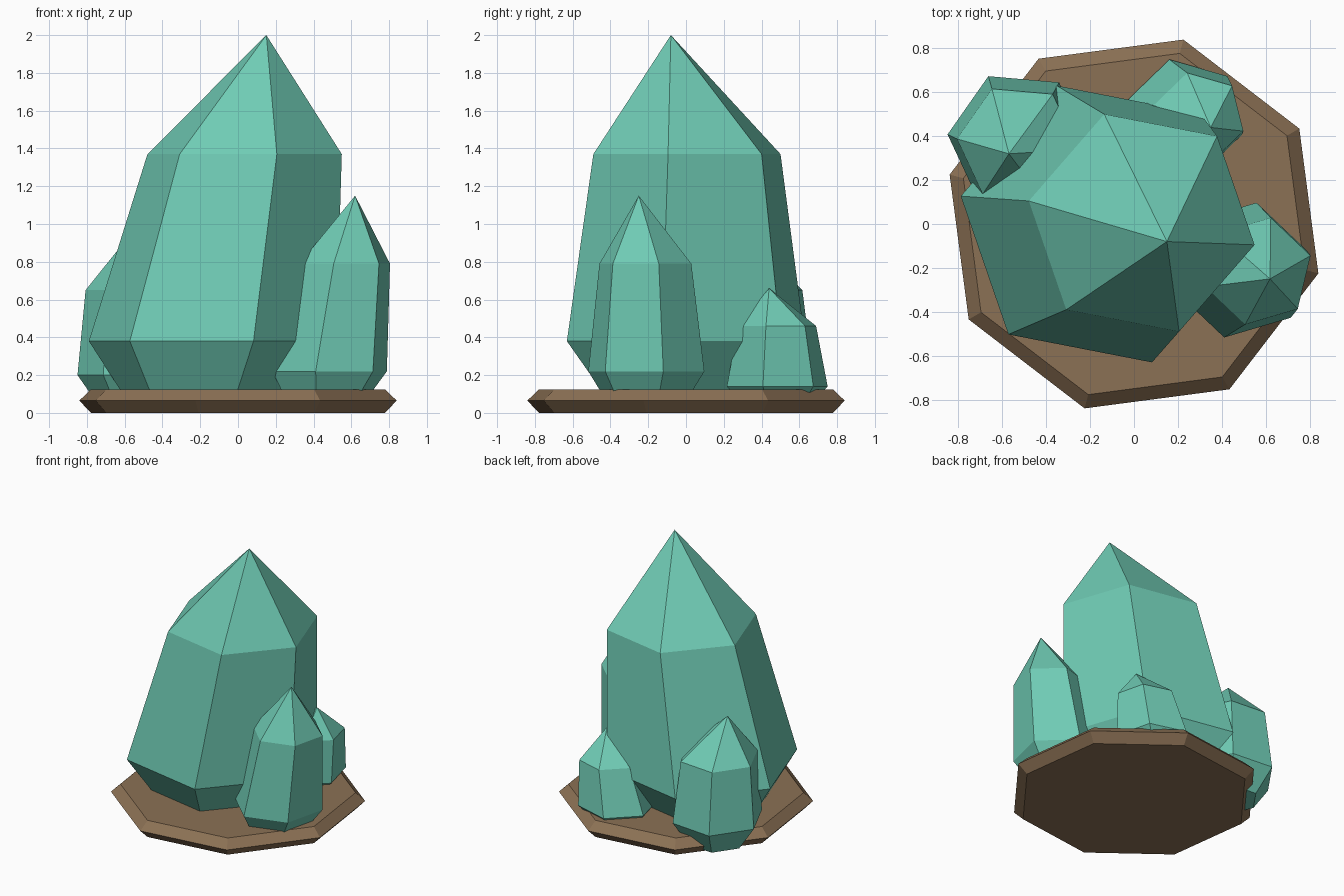
import bpy, bmesh
from math import cos, sin, radians, tau

if "Cube" in bpy.data.objects:
    bpy.data.objects.remove(bpy.data.objects["Cube"])


def material(name, color):
    m = bpy.data.materials.new(name)
    m.diffuse_color = (*color, 1)
    m.use_nodes = True
    m.node_tree.nodes["Principled BSDF"].inputs["Base Color"].default_value = m.diffuse_color
    return m


def lofted(name, sides, phase, rings, mat, apex=None):
    """Stack polygon rings (x, y, z, radius); close with a cap or an apex point."""
    bm = bmesh.new()
    loops = []
    for x, y, z, r in rings:
        angles = [radians(phase) + tau * i / sides for i in range(sides)]
        loops.append([bm.verts.new((x + r * cos(a), y + r * sin(a), z)) for a in angles])
    bm.faces.new(loops[0][::-1])
    for low, high in zip(loops, loops[1:]):
        for i in range(sides):
            j = (i + 1) % sides
            bm.faces.new((low[i], low[j], high[j], high[i]))
    top = loops[-1]
    if apex:
        tip = bm.verts.new(apex)
        for i in range(sides):
            bm.faces.new((top[i], top[(i + 1) % sides], tip))
    else:
        bm.faces.new(top)
    bmesh.ops.recalc_face_normals(bm, faces=bm.faces)
    mesh = bpy.data.meshes.new(name)
    bm.to_mesh(mesh)
    bm.free()
    mesh.materials.append(mat)
    obj = bpy.data.objects.new(name, mesh)
    bpy.context.collection.objects.link(obj)
    return obj


stone = material("brown_stone", (0.26, 0.165, 0.09))
teal = material("teal_crystal", (0.16, 0.6, 0.46))

# Octagonal base slab with bevelled rim
lofted("base_slab", 8, 30,
       [(0, 0, 0, 0.805), (0, 0, 0.065, 0.87), (0, 0, 0.125, 0.805)], stone)

# Leaning six-sided crystals: foot, widest ring, shoulder, tip
lofted("main_crystal", 6, 49,
       [(-0.165, 0, 0.02, 0.40), (-0.135, 0, 0.38, 0.667), (0.035, 0.005, 1.37, 0.524)],
       teal, (0.15, -0.08, 2.0))
lofted("right_crystal", 6, 16.5,
       [(0.46, -0.21, 0.02, 0.19), (0.485, -0.21, 0.22, 0.316), (0.565, -0.215, 0.79, 0.25)],
       teal, (0.62, -0.25, 1.15))
lofted("back_right_crystal", 6, 44,
       [(0.21, 0.485, 0.02, 0.165), (0.228, 0.483, 0.14, 0.275), (0.294, 0.482, 0.46, 0.213)],
       teal, (0.35, 0.44, 0.66))
lofted("back_left_crystal", 6, 55,
       [(-0.525, 0.385, 0.02, 0.20), (-0.527, 0.38, 0.20, 0.324), (-0.53, 0.364, 0.65, 0.278)],
       teal, (-0.57, 0.32, 0.945))
